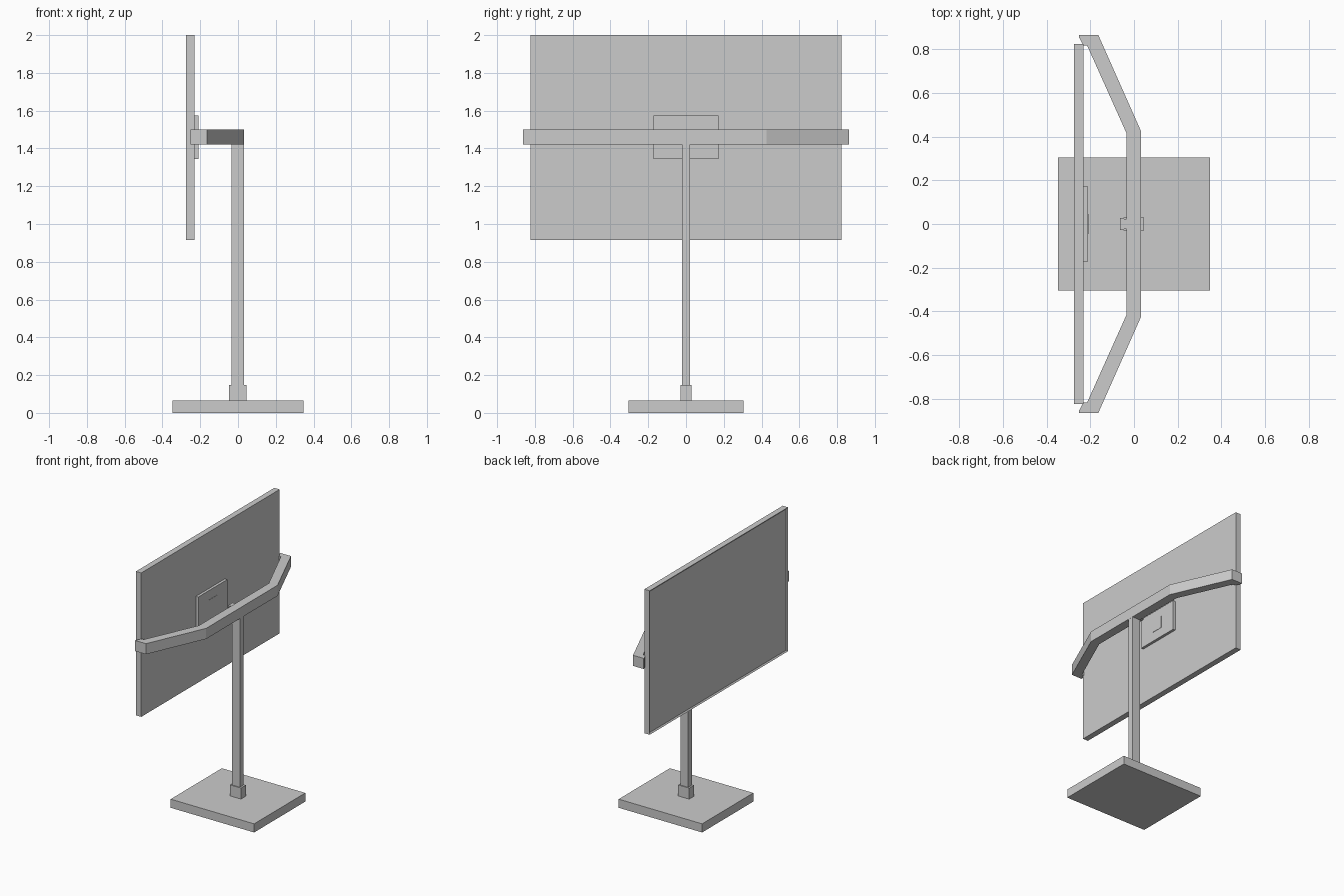
import bpy, bmesh

if "Cube" in bpy.data.objects:
    bpy.data.objects.remove(bpy.data.objects["Cube"])


def finish(name, bm):
    bmesh.ops.recalc_face_normals(bm, faces=bm.faces)
    mesh = bpy.data.meshes.new(name)
    bm.to_mesh(mesh)
    bm.free()
    obj = bpy.data.objects.new(name, mesh)
    bpy.context.collection.objects.link(obj)
    return obj


def prism(name, outline, z0, z1):
    """Extrude an xy outline from z0 to z1."""
    bm = bmesh.new()
    face = bm.faces.new([bm.verts.new((x, y, z0)) for x, y in outline])
    res = bmesh.ops.extrude_face_region(bm, geom=[face])
    for v in res["geom"]:
        if isinstance(v, bmesh.types.BMVert):
            v.co.z = z1
    return finish(name, bm)


def box(name, x0, x1, half_y, z0, z1):
    return prism(name, [(x0, -half_y), (x1, -half_y), (x1, half_y), (x0, half_y)], z0, z1)


# Base, collar and post
box("base", -0.348, 0.348, 0.305, 0.0, 0.065)
box("post_collar", -0.047, 0.045, 0.029, 0.065, 0.148)
box("post", -0.034, 0.031, 0.022, 0.065, 1.42)

# Display panel with a thin raised rim around the screen
panel = box("display_panel", -0.274, -0.23, 0.824, 0.915, 2.0)
bm = bmesh.new()
bm.from_mesh(panel.data)
bm.normal_update()
screen = [f for f in bm.faces if f.normal.x < -0.9]
bmesh.ops.inset_region(bm, faces=screen, thickness=0.015)
for v in screen[0].verts:
    v.co.x += 0.008
bm.to_mesh(panel.data)
bm.free()

# Mounting plate and its small square pad
box("mount_plate", -0.23, -0.21, 0.172, 1.345, 1.575)
box("mount_pad", -0.212, -0.208, 0.046, 1.415, 1.505)

# Bent cross arm, mirrored outline with hooked ends
half = [(0.032, 0.425), (-0.163, 0.864), (-0.252, 0.864), (-0.252, 0.855),
        (-0.231, 0.816), (-0.214, 0.816), (-0.035, 0.417)]
prism("cross_arm", half + [(x, -y) for x, y in reversed(half)], 1.42, 1.50)

# Stub behind the arm, slightly narrower at its root
stub = [(-0.034, 0.023), (-0.046, 0.023), (-0.05, 0.028), (-0.064, 0.028)]
prism("arm_stub", stub + [(x, -y) for x, y in reversed(stub)], 1.43, 1.495)
